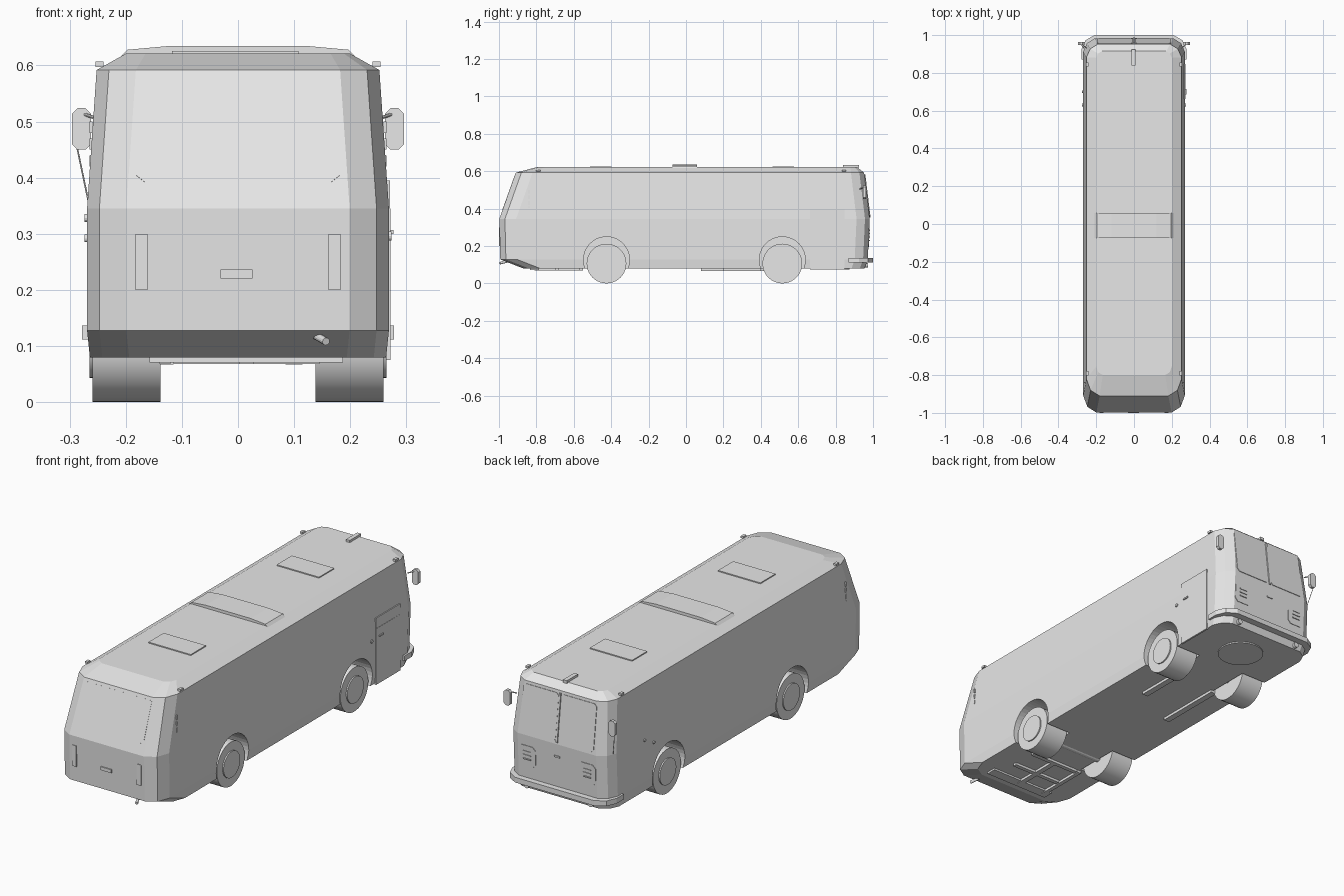
import bpy, bmesh, math
from mathutils import Vector

cube = bpy.data.objects.get("Cube")
if cube:
    bpy.data.objects.remove(cube, do_unlink=True)

grey = bpy.data.materials.new("plain_grey")
grey.use_nodes = True
grey.diffuse_color = (0.8, 0.8, 0.8, 1)
grey.node_tree.nodes["Principled BSDF"].inputs["Base Color"].default_value = (0.8, 0.8, 0.8, 1)


def finish(name, bm):
    bmesh.ops.recalc_face_normals(bm, faces=bm.faces)
    mesh = bpy.data.meshes.new(name)
    bm.to_mesh(mesh)
    bm.free()
    mesh.materials.append(grey)
    obj = bpy.data.objects.new(name, mesh)
    bpy.context.collection.objects.link(obj)
    return obj


def loft(name, rings):
    """Closed solid through rings of equal length."""
    bm = bmesh.new()
    rows = [[bm.verts.new(p) for p in ring] for ring in rings]
    for low, high in zip(rows, rows[1:]):
        for i in range(len(low)):
            j = (i + 1) % len(low)
            bm.faces.new((low[i], low[j], high[j], high[i]))
    bm.faces.new(rows[0][::-1])
    bm.faces.new(rows[-1])
    return finish(name, bm)


def box(name, centre, size, tilt=0):
    bm = bmesh.new()
    bmesh.ops.create_cube(bm, size=1)
    bmesh.ops.scale(bm, vec=size, verts=bm.verts)
    obj = finish(name, bm)
    obj.location = centre
    obj.rotation_euler.x = tilt
    return obj


def tube(name, start, end, radius, sides=16):
    start, end = Vector(start), Vector(end)
    bm = bmesh.new()
    bmesh.ops.create_cone(bm, cap_ends=True, segments=sides, radius1=radius,
                          radius2=radius, depth=(end - start).length)
    obj = finish(name, bm)
    obj.location = (start + end) / 2
    obj.rotation_euler = (end - start).to_track_quat('Z', 'Y').to_euler()
    return obj


def plate(name, outline, centre, thick, tilt=0):
    """Upright panel: outline in x and z, thickness in y."""
    obj = loft(name, [[(x, y, z) for x, z in outline] for y in (-thick / 2, thick / 2)])
    obj.location = centre
    obj.rotation_euler.x = tilt
    return obj


def cut_corners(w, h, c):
    """Octagon outline of half sizes w and h."""
    return [(w - c, -h), (w, c - h), (w, h - c), (w - c, h),
            (c - w, h), (-w, h - c), (-w, c - h), (c - w, -h)]


def plan(z, w, back, front, k=1):
    """Level outline with faceted corners."""
    half = [(w - .07 * k, back), (w - .022 * k, back + .03 * k), (w, back + .09 * k),
            (w, front - .07 * k), (w - .02 * k, front - .025 * k), (w - .06 * k, front)]
    return [(x, y, z) for x, y in half] + [(-x, y, z) for x, y in reversed(half)]


# Body shell
body = loft("body", [
    plan(.08, .264, -.87, .955),
    plan(.128, .269, -.993, .972),
    plan(.345, .269, -.998, .982),
    plan(.592, .252, -.91, .952),
    plan(.621, .2, -.80, .915, .5)])

# Wheel arches cut into the shell
AXLES = (-.425, .515)
for y in AXLES:
    for side in (-1, 1):
        cutter = tube("arch_cutter", (side * .13, y, .126), (side * .4, y, .126), .123, 40)
        cutter.hide_render = True
        mod = body.modifiers.new("arch", 'BOOLEAN')
        mod.operation = 'DIFFERENCE'
        mod.solver = 'EXACT'
        mod.object = cutter
        bpy.context.view_layer.objects.active = body
        bpy.context.view_layer.update()
        bpy.ops.object.modifier_apply(modifier=mod.name)
        bpy.data.objects.remove(cutter, do_unlink=True)

# Wheels, hubs and axles
for y in AXLES:
    for side in (-1, 1):
        wheel = tube("wheel", (side * .138, y, .106), (side * .259, y, .106), .106, 40)
        hub = tube("hub", (side * .2, y, .106), (side * .265, y, .106), .063, 32)
        for obj in (wheel, hub):
            bpy.context.view_layer.objects.active = obj
            obj.select_set(True)
            bpy.ops.object.shade_smooth_by_angle(angle=math.radians(40))
            obj.select_set(False)
    tube("axle", (-.15, y, .095), (.15, y, .095), .02 if y < 0 else .012)

# Roof fittings
hump = [(-.197, .628), (-.12, .635), (.12, .635), (.197, .628), (.215, .61), (-.215, .61)]
plate("roof_hump", hump, (0, -.007, 0), .133)
for y in (-.455, .52):
    box("roof_hatch", (-.005, y, .621), (.225, .115, .01))
box("roof_lamp", (-.003, .882, .625), (.02, .085, .014))
for side in (-1, 1):
    for y in (-.79, .845):
        box("marker_light", (side * .247, y, .602), (.014, .022, .01))

# Rear end: window, lamps, number plate, exhaust
window = [(-.165, -.1), (.165, -.1), (.183, -.085), (.183, .098), (-.183, .098), (-.183, -.085)]
plate("rear_window", window, (0, -.947, .485), .004, -.344)
for side in (-1, 1):
    box("rear_lamp", (side * .172, -.996, .25), (.022, .008, .1))
box("rear_plate", (-.003, -.997, .228), (.057, .008, .016))
tube("exhaust", (.133, -.94, .122), (.157, -.995, .108), .007, 12)

# Windscreen end: panes, divider, lamp panels, grille slats
for side in (-1, 1):
    plate("windscreen_pane", cut_corners(.094, .112, .012), (side * .101, .968, .467), .004, .121)
    plate("lamp_panel", cut_corners(.045, .05, .015), (side * .16, .977, .245), .006, -.046)
    for i in range(3):
        box("grille_slat", (side * .16, .981, .23 + .018 * i), (.04, .006, .005))
    tube("fog_lamp", (side * .17, .94, .097), (side * .17, .972, .097), .013)
box("windscreen_divider", (0, .968, .467), (.009, .01, .23), .121)
box("front_badge_plate", (0, .98, .285), (.03, .008, .008))

# Wrap-around bumper
half = [(.278, .87), (.278, .925), (.257, .972), (.21, 1.0)]
strip = half + [(-x, y) for x, y in reversed(half)]
loft("bumper", [[(x, y, z) for x, y in strip] for z in (.112, .137)])

# Mirrors with their arms
for side in (-1, 1):
    plate("mirror", cut_corners(.017, .037, .01), (side * .279, .955, .487), .016)
    tube("mirror_arm", (side * .25, .93, .505), (side * .28, .955, .515), .003, 8)
tube("mirror_stay", (-.265, .93, .35), (-.287, .955, .455), .0015, 6)

# Door, handle, side details
box("door", (.267, .755, .21), (.009, .185, .27))
box("door_upper", (.2665, .755, .37), (.008, .185, .05), 0)
box("door_handle", (.273, .7, .303), (.008, .03, .007))
tube("side_lamp", (.26, .63, .296), (.274, .63, .296), .008, 12)
for y, z in ((.63, .292), (.7, .328)):
    tube("side_lamp", (-.26, y, z), (-.274, y, z), .007, 12)
for side in (-1, 1):
    # Rear corner vents
    for i in range(4):
        box("corner_vent", (side * .262, -.84, .4 + .03 * i), (.006, .006, .02))

# Underside: frame rails, tray, round cover
box("rear_tray", (.015, -.81, .083), (.345, .05, .024))
box("tray_rail", (.015, -.68, .076), (.025, .26, .016))
for y in (-.56, -.69):
    box("tray_cross_rail", (.015, y, .076), (.26, .02, .016))
box("tray_side_rail", (-.13, -.68, .076), (.02, .26, .016))
box("floor_rail", (.1, .3, .076), (.03, .2, .018))
box("floor_rail", (-.13, .25, .076), (.03, .34, .018))
tube("round_cover", (0, .77, .074), (0, .77, .09), .105, 32)
